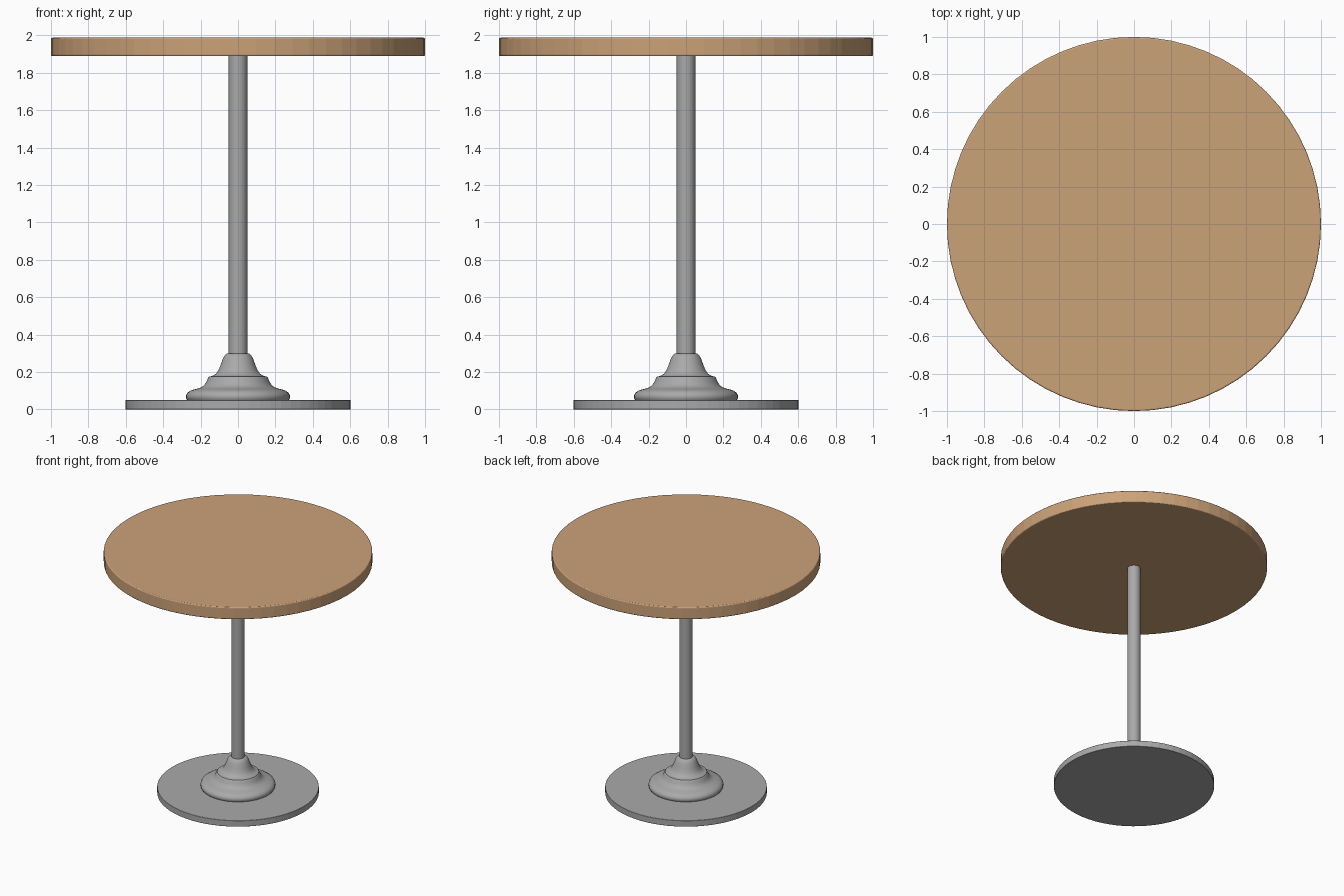
import bpy, math

if "Cube" in bpy.data.objects:
    bpy.data.objects.remove(bpy.data.objects["Cube"])

def material(name, rgb):
    m = bpy.data.materials.new(name)
    m.diffuse_color = (*rgb, 1)
    m.use_nodes = True
    m.node_tree.nodes["Principled BSDF"].inputs["Base Color"].default_value = m.diffuse_color
    return m

wood = material("light wood", (0.60, 0.36, 0.19))
metal = material("grey metal", (0.40, 0.40, 0.40))

def finish(ob, name, mat, angle):
    ob.name = name
    ob.data.materials.append(mat)
    bpy.ops.object.select_all(action='DESELECT')
    ob.select_set(True)
    bpy.context.view_layer.objects.active = ob
    if angle:
        bpy.ops.object.shade_smooth_by_angle(angle=math.radians(angle))

def disc(name, r, z0, z1, mat, sides, angle, bevel=0):
    bpy.ops.mesh.primitive_cylinder_add(vertices=sides, radius=r, depth=z1 - z0,
                                        location=(0, 0, (z0 + z1) / 2))
    ob = bpy.context.object
    if bevel:
        mod = ob.modifiers.new("soft rim", 'BEVEL')
        mod.width, mod.segments = bevel, 3
        mod.limit_method = 'ANGLE'
        mod.angle_limit = math.radians(40)
    finish(ob, name, mat, angle)
    return ob

def lathe(name, profile, mat, sides, angle):
    n = len(profile)
    verts = [(r * math.cos(2 * math.pi * i / sides), r * math.sin(2 * math.pi * i / sides), z)
             for i in range(sides) for r, z in profile]
    faces = []
    for i in range(sides):
        a, b = i * n, (i + 1) % sides * n
        faces += [(a + j, b + j, b + j + 1, a + j + 1) for j in range(n - 1)]
    faces.append([i * n + n - 1 for i in range(sides)])
    faces.append([i * n for i in reversed(range(sides))])
    me = bpy.data.meshes.new(name)
    me.from_pydata(verts, [], faces)
    ob = bpy.data.objects.new(name, me)
    bpy.context.collection.objects.link(ob)
    finish(ob, name, mat, angle)

# round table top, pole and floor plate
disc("table_top", 1.0, 1.888, 1.987, wood, 64, 0, 0.008)
disc("pole", 0.05, 0.05, 1.888, metal, 32, 30)
disc("floor_plate", 0.602, 0.0, 0.05, metal, 64, 0, 0.003)

# turned collar at the foot of the pole
collar = [(0.272, 0.05), (0.278, 0.06), (0.278, 0.075), (0.27, 0.09), (0.25, 0.102),
          (0.22, 0.11), (0.195, 0.118), (0.178, 0.132), (0.168, 0.15), (0.16, 0.168),
          (0.155, 0.175), (0.138, 0.178), (0.118, 0.19), (0.104, 0.21), (0.092, 0.24),
          (0.08, 0.272), (0.07, 0.29), (0.058, 0.299), (0.048, 0.30)]
lathe("collar", collar, metal, 48, 40)
